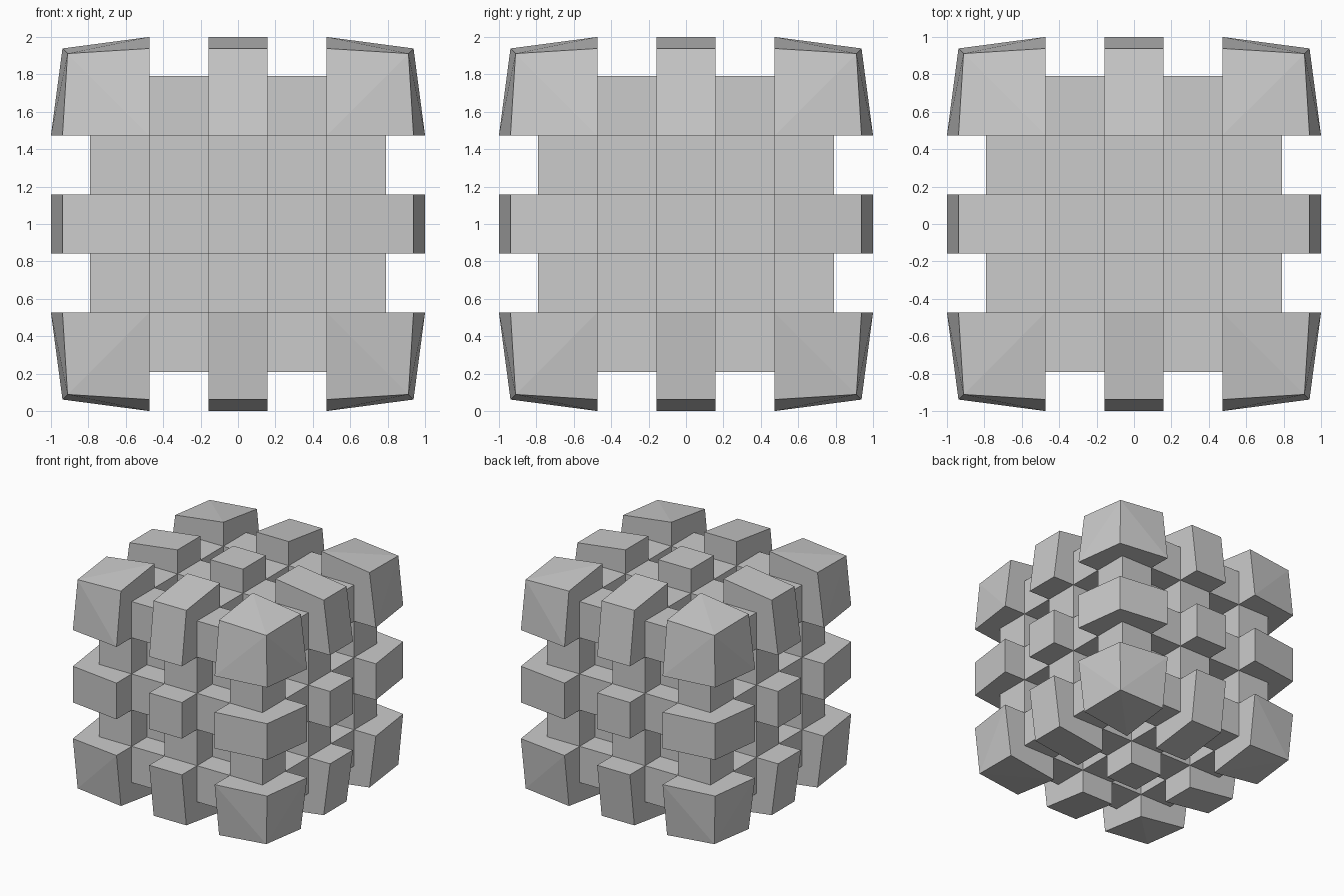
import bpy, bmesh
from mathutils import Vector

if "Cube" in bpy.data.objects:
    bpy.data.objects.remove(bpy.data.objects["Cube"])

HALF, N, DEPTH = 0.79, 5, 0.21
STEP = 2 * HALF / N
bm = bmesh.new()


def add(points):
    bm.faces.new([bm.verts.new(p) for p in points])


def moved(p, axis, level):
    """Push a point of the cube skin outward (shared normal) or inward (face normal)."""
    if level < 0:
        n = Vector((0, 0, 0))
        n[axis] = 1 if p[axis] > 0 else -1
    else:
        n = Vector([(1 if c > 0 else -1) if abs(c) > HALF - 1e-4 else 0 for c in p])
        n.normalize()
    return p + n * DEPTH * level


def cell(axis, sign, i, j):
    # even/even cells are raised blocks, odd/odd cells are pits, the rest stay flush
    level = 1 if i % 2 == 0 and j % 2 == 0 else -1 if i % 2 and j % 2 else 0
    base = []
    for a, b in ((i, j), (i + 1, j), (i + 1, j + 1), (i, j + 1)):
        p = Vector((0, 0, 0))
        p[axis] = sign * HALF
        p[(axis + 1) % 3] = -HALF + a * STEP
        p[(axis + 2) % 3] = -HALF + b * STEP
        base.append(p)
    top = [moved(p, axis, level) for p in base]
    # corner blocks have a cap folded along the diagonal through the tip
    if i in (0, N - 1) and j in (0, N - 1):
        k = max(range(4), key=lambda q: base[q].length)
        t = top[k:] + top[:k]
        add(t[:3])
        add([t[0], t[2], t[3]])
    else:
        add(top)
    # side walls, except where the block wraps around a cube edge
    open_sides = (j == 0, i == N - 1, j == N - 1, i == 0)
    for k in range(4):
        if level and not open_sides[k]:
            m = (k + 1) % 4
            add([base[k], base[m], top[m], top[k]])


for axis in range(3):
    for sign in (-1, 1):
        for i in range(N):
            for j in range(N):
                cell(axis, sign, i, j)

bmesh.ops.remove_doubles(bm, verts=bm.verts[:], dist=1e-4)
bmesh.ops.recalc_face_normals(bm, faces=bm.faces[:])
bmesh.ops.translate(bm, verts=bm.verts[:], vec=(0, 0, 1))

# Studded cube
mesh = bpy.data.meshes.new("studded_cube")
bm.to_mesh(mesh)
bm.free()
bpy.context.collection.objects.link(bpy.data.objects.new("studded_cube", mesh))
